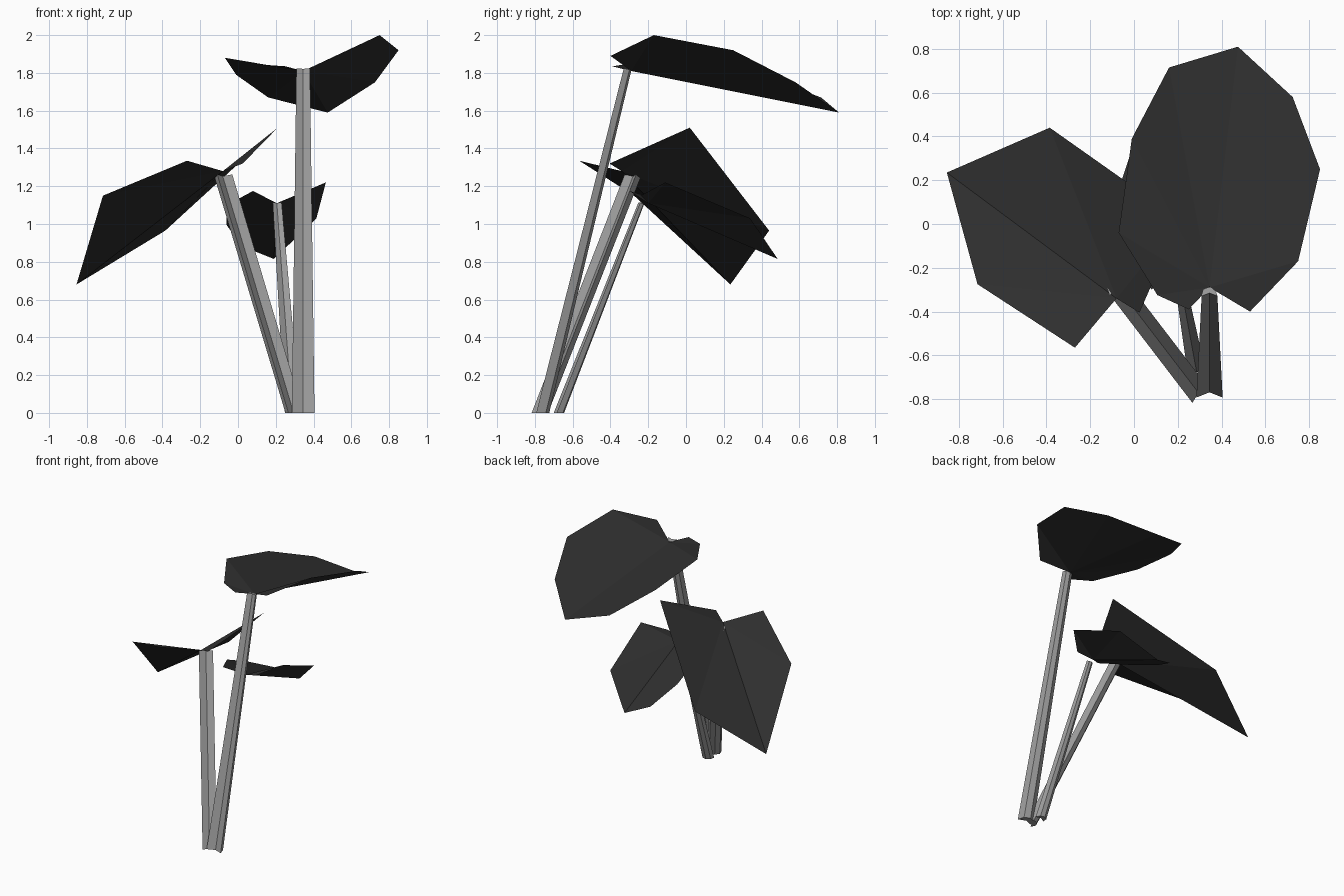
import bpy, bmesh
from mathutils import Vector, Matrix

if "Cube" in bpy.data.objects:
    bpy.data.objects.remove(bpy.data.objects["Cube"])


def material(name, rgb):
    mat = bpy.data.materials.new(name)
    mat.use_nodes = True
    mat.diffuse_color = (*rgb, 1)
    bsdf = mat.node_tree.nodes["Principled BSDF"]
    bsdf.inputs["Base Color"].default_value = (*rgb, 1)
    bsdf.inputs["Roughness"].default_value = 0.8
    return mat


LEAF = material("charcoal leaf", (0.028, 0.028, 0.028))
STEM = material("grey stem", (0.33, 0.33, 0.33))


def finish(name, bm, mat):
    mesh = bpy.data.meshes.new(name)
    bm.to_mesh(mesh)
    bm.free()
    mesh.materials.append(mat)
    obj = bpy.data.objects.new(name, mesh)
    bpy.context.collection.objects.link(obj)
    return obj


def leaf(name, notch, outline):
    """Folded blade: a fan from the notch around the rim (counter-clockwise)."""
    bm = bmesh.new()
    hub = bm.verts.new(notch)
    rim = [bm.verts.new(p) for p in outline]
    for a, b in zip(rim, rim[1:]):
        bm.faces.new((hub, a, b))
    finish(name, bm, LEAF)


# Grooved stalk section: concave front, rounded back
SECTION = [(-1, -.55), (0, -.15), (1, -.55), (.75, .3), (0, .6), (-.75, .3)]


def stem(name, base, top, base_r, top_r):
    """Tapered grooved stalk, cut level at the ground and square at the top."""
    base, top = Vector(base), Vector(top)
    axis = (top - base).normalized()
    lean = Vector((axis.x, axis.y, 0)).normalized()
    side = lean.cross(Vector((0, 0, 1)))
    square = Vector((0, 0, 1)).cross(side)
    square = axis.cross(side)
    if square.dot(lean) < 0:
        square = -square
    bm = bmesh.new()
    low = [bm.verts.new(base + side * x * base_r + lean * y * base_r) for x, y in SECTION]
    high = [bm.verts.new(top + side * x * top_r + square * y * top_r) for x, y in SECTION]
    n = len(SECTION)
    for i in range(n):
        j = (i + 1) % n
        bm.faces.new((low[i], low[j], high[j], high[i]))
    bm.faces.new(high)
    bm.faces.new(low[::-1])
    bmesh.ops.recalc_face_normals(bm, faces=bm.faces)
    finish(name, bm, STEM)


# Tall leaf
leaf("tall_leaf", (.345, -.29, 1.81), [
    (.53, -.40, 1.89), (.75, -.17, 2.0), (.85, .25, 1.92), (.725, .58, 1.75),
    (.475, .81, 1.59),
    (.16, .715, 1.67), (-.01, .39, 1.79), (-.07, -.04, 1.88),
    (.107, -.325, 1.845), (.25, -.39, 1.835)])
stem("tall_stem", (.345, -.76, 0), (.345, -.31, 1.82), .06, .036)

# Middle leaf
leaf("middle_leaf", (-.08, -.34, 1.28), [
    (.025, -.405, 1.32), (.21, .02, 1.51),
    (-.385, .44, .965),
    (-.855, .235, .68), (-.715, -.275, 1.15), (-.27, -.565, 1.335)])
stem("middle_stem", (.29, -.765, 0), (-.085, -.275, 1.25), .05, .05)

# Small leaf
leaf("small_leaf", (.205, -.20, 1.11), [
    (.32, -.24, 1.15), (.465, -.11, 1.22), (.415, .34, 1.03),
    (.19, .485, .815),
    (.015, .415, .885), (-.06, .19, .995), (-.06, -.05, 1.10), (.08, -.30, 1.175)])
stem("small_stem", (.285, -.67, 0), (.205, -.235, 1.11), .042, .024)
